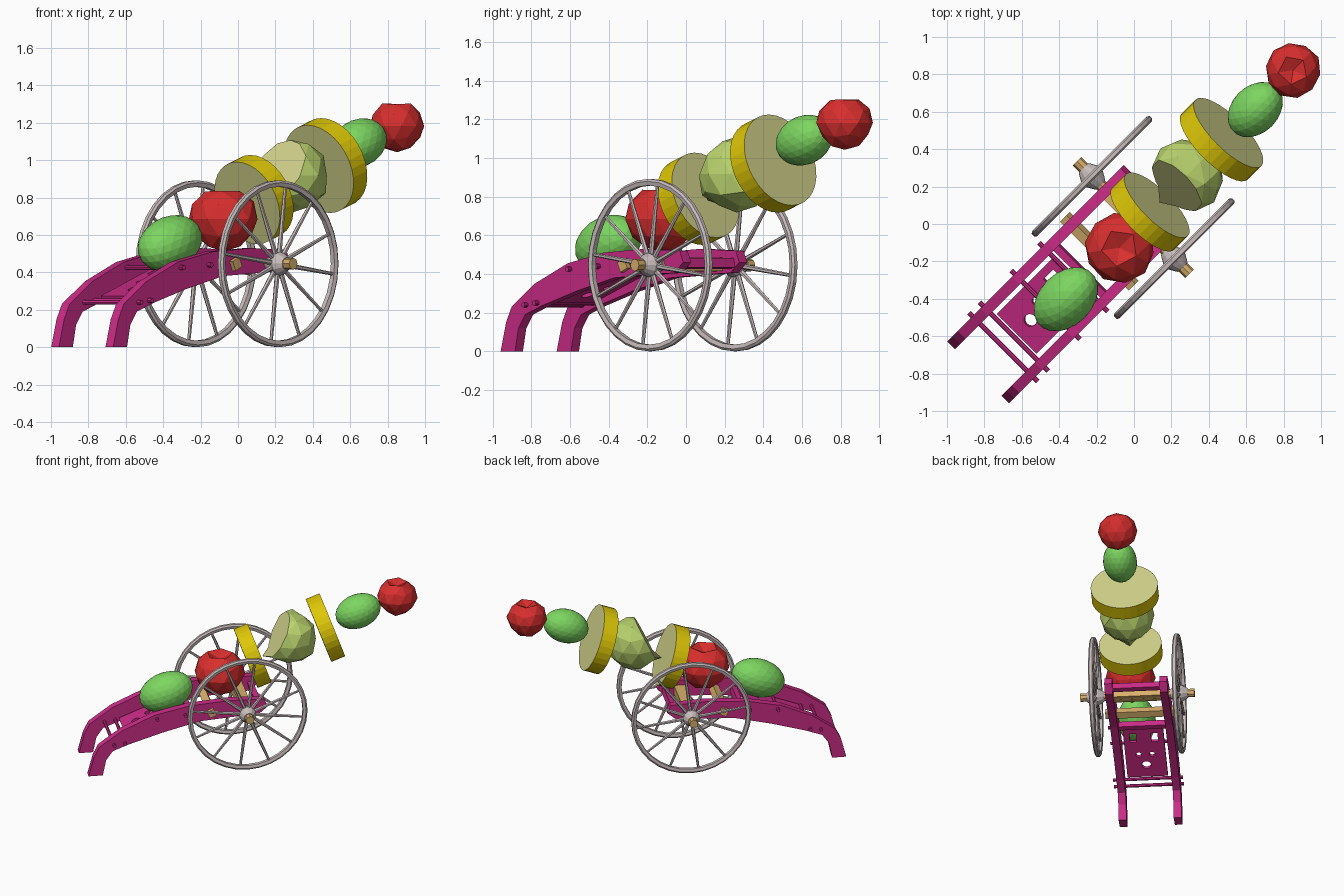
import bpy, bmesh, math, random
from math import cos, sin, pi, radians
from mathutils import Matrix, Vector

cube = bpy.data.objects.get("Cube")
if cube:
    bpy.data.objects.remove(cube, do_unlink=True)
random.seed(4)


def material(name, rgb):
    lin = [((c + 0.055) / 1.055) ** 2.4 if c > 0.04 else c / 12.92 for c in rgb] + [1]
    m = bpy.data.materials.new(name)
    m.use_nodes = True
    m.diffuse_color = lin
    m.node_tree.nodes["Principled BSDF"].inputs["Base Color"].default_value = lin
    return m


MAGENTA = material("magenta paint", (0.80, 0.17, 0.53))
RED = material("tomato red", (0.85, 0.18, 0.18))
GREEN = material("bright green", (0.49, 0.84, 0.38))
LIME = material("pale lime", (0.73, 0.83, 0.43))
FLESH = material("pale flesh", (0.83, 0.83, 0.55))
RIND = material("yellow rind", (0.87, 0.78, 0.03))
WOOD = material("tan wood", (0.85, 0.69, 0.42))
METAL = material("warm grey", (0.79, 0.74, 0.74))

# The cart is built along local x, then turned diagonally
TURN = Matrix.Rotation(radians(45), 4, 'Z')
CART = TURN @ Matrix.Translation((0, 0.028, 0))
AXLE_X, AXLE_Z, TRACK = 0.021, 0.446, 0.311


def finish(name, bm, mats, frame):
    bmesh.ops.recalc_face_normals(bm, faces=bm.faces)
    me = bpy.data.meshes.new(name)
    bm.to_mesh(me)
    bm.free()
    me.transform(frame)
    for m in mats:
        me.materials.append(m)
    ob = bpy.data.objects.new(name, me)
    bpy.context.collection.objects.link(ob)
    return ob


def add_box(bm, size, loc, pitch=0):
    mat = (Matrix.Translation(loc) @ Matrix.Rotation(-pitch, 4, 'Y')
           @ Matrix.Diagonal((*size, 1)))
    bmesh.ops.create_cube(bm, size=1, matrix=mat)


def add_rod(bm, a, b, r1, r2, sides):
    a, b = Vector(a), Vector(b)
    turn = (b - a).to_track_quat('Z', 'Y').to_matrix().to_4x4()
    bmesh.ops.create_cone(bm, cap_ends=True, segments=sides, radius1=r1, radius2=r2,
                          depth=(b - a).length, matrix=Matrix.Translation((a + b) / 2) @ turn)


def add_lathe(bm, profile, centre, sides, closed):
    # profile of (radius, offset) turned around the y axis
    rings = [[bm.verts.new((centre[0] + r * sin(2 * pi * i / sides), centre[1] + o,
                            centre[2] + r * cos(2 * pi * i / sides))) for i in range(sides)]
             for r, o in profile]
    pairs = list(zip(rings, rings[1:])) + ([(rings[-1], rings[0])] if closed else [])
    for p, q in pairs:
        for i in range(sides):
            j = (i + 1) % sides
            bm.faces.new((p[i], p[j], q[j], q[i]))
    if not closed:
        bm.faces.new(rings[0])
        bm.faces.new(rings[-1])


# Wheels: rim, tapered spokes and bulging hub
for side, label in ((1, "left"), (-1, "right")):
    c = Vector((AXLE_X, side * TRACK, AXLE_Z))
    bm = bmesh.new()
    R = AXLE_Z
    add_lathe(bm, [(R, -.01), (R, .01), (R - .012, .019), (R - .034, .014),
                   (R - .034, -.014), (R - .012, -.019)], c, 32, True)
    add_lathe(bm, [(.035, -.065), (.045, -.05), (.062, -.02), (.062, .02),
                   (.045, .05), (.035, .065)], c, 12, False)
    for k in range(12):
        a = 2 * pi * k / 12 + 0.13
        d = Vector((sin(a), 0, cos(a)))
        add_rod(bm, c + d * .04, c + d * (R - .025), .014, .009, 6)
    finish(label + "_wheel", bm, [METAL], CART)

# Axle beam with rounded ends
bm = bmesh.new()
add_box(bm, (.085, .36, .07), (AXLE_X, 0, AXLE_Z + .005))
add_rod(bm, (AXLE_X, -.425, AXLE_Z), (AXLE_X, .425, AXLE_Z), .032, .032, 8)
finish("axle", bm, [WOOD], CART)

# Rear wooden crossbar
bm = bmesh.new()
add_box(bm, (.055, .52, .055), (-.235, 0, .445), radians(25))
finish("wooden_crossbar", bm, [WOOD], CART)

# Curved side cheeks
outline = [(-1.15, 0), (-1.11, .15), (-1.07, .23), (-.9, .35), (-.66, .455), (-.4, .51),
           (-.1, .53), (.16, .52), (.185, .46), (.12, .405), (0, .40), (-.32, .38),
           (-.6, .31), (-.85, .235), (-.97, .19), (-1.02, .12), (-1.045, 0)]
for side, label in ((1, "left"), (-1, "right")):
    bm = bmesh.new()
    face = bm.faces.new([bm.verts.new((x, side * .176, z)) for x, z in outline])
    ext = bmesh.ops.extrude_face_region(bm, geom=[face])
    moved = [g for g in ext["geom"] if isinstance(g, bmesh.types.BMVert)]
    bmesh.ops.translate(bm, verts=moved, vec=(0, side * .058, 0))
    finish(label + "_cheek", bm, [MAGENTA], CART)

# Tie rods through the cheeks, and transoms between them
bm = bmesh.new()
for x, z in ((-.96, .24), (-.88, .25), (-.64, .425), (-.43, .44)):
    add_rod(bm, (x, -.26, z), (x, .26, z), .013, .013, 8)
finish("tie_rods", bm, [MAGENTA], CART)
bm = bmesh.new()
for x, z in ((-.38, .42), (.13, .455)):
    add_box(bm, (.04, .36, .05), (x, 0, z), radians(12))
finish("transoms", bm, [MAGENTA], CART)

# Sloping trail panel with cut-outs
pitch = radians(21)
bm = bmesh.new()
add_box(bm, (.46, .30, .025), (-.64, 0, .345), pitch)
panel = finish("trail_panel", bm, [MAGENTA], CART)
bm = bmesh.new()
tilt = Matrix.Translation((-.64, 0, .345)) @ Matrix.Rotation(-pitch, 4, 'Y')
for x, y, r in ((-.12, 0, .035), (-.02, .05, .022), (-.02, -.05, .022)):
    bmesh.ops.create_cone(bm, cap_ends=True, segments=12, radius1=r, radius2=r, depth=.2,
                          matrix=tilt @ Matrix.Translation((x, y, 0)))
for y in (-.08, .08):
    add_box(bm, (.08, .05, .2), tilt @ Vector((.14, y, 0)), pitch)
cutter = finish("panel_cutter", bm, [MAGENTA], CART)
cutter.hide_render = True
cutter.hide_viewport = True
cut = panel.modifiers.new("Cutouts", 'BOOLEAN')
cut.object = cutter
cut.operation = 'DIFFERENCE'
cut.solver = 'EXACT'


# Barrel pieces sit on a line raised twenty degrees
def barrel_frame(x, y, z):
    return TURN @ Matrix.Translation((x, y, z)) @ Matrix.Rotation(radians(-20), 4, 'Y')


# Green ovals
for label, pos, a, b in (("rear", (-.542, -.027, .556), .205, .142),
                         ("front", (.891, -.026, 1.092), .172, .126)):
    bm = bmesh.new()
    bmesh.ops.create_icosphere(bm, subdivisions=3, radius=1)
    finish(label + "_green_oval", bm, [GREEN],
           barrel_frame(*pos) @ Matrix.Diagonal((a, b, b, 1)))

# Faceted red fruits with a dimpled crown
for label, pos, r in (("rear", (-.144, -.035, .684), .188),
                      ("front", (1.183, -.02, 1.182), .149)):
    bm = bmesh.new()
    bmesh.ops.create_icosphere(bm, subdivisions=2, radius=1)
    for v in bm.verts:
        if v.co.z > .95:
            v.co.z = .62
        elif v.co.z < -.3:
            v.co.x *= .94
            v.co.y *= .94
        v.co *= random.uniform(.97, 1.03)
    finish(label + "_red_fruit", bm, [RED],
           TURN @ Matrix.Translation(pos) @ Matrix.Diagonal((r, r, r * .93, 1)))

# Round slices with yellow rind
for label, pos, r in (("rear", (.106, -.015, .789), .234), ("front", (.65, -.012, .971), .25)):
    bm = bmesh.new()
    add_rod(bm, (-.055, 0, 0), (.055, 0, 0), r, r, 32)
    bm.normal_update()
    for f in bm.faces:
        f.material_index = 1 if abs(f.normal.x) > .9 else 0
    finish(label + "_slice", bm, [RIND, FLESH], barrel_frame(*pos))

# Lime fruit, cut open on its rear side with a lower lip
bm = bmesh.new()
bmesh.ops.create_icosphere(bm, subdivisions=2, radius=.205)
for v in bm.verts:
    v.co *= random.uniform(.93, 1.03)
normal = Vector((-.9, 0, .44)).normalized()
bmesh.ops.bisect_plane(bm, geom=bm.verts[:] + bm.edges[:] + bm.faces[:],
                       plane_co=normal * .09, plane_no=normal, clear_outer=True)
rim = [e for e in bm.edges if e.is_boundary]
for f in bmesh.ops.holes_fill(bm, edges=rim, sides=0)["faces"]:
    f.material_index = 1
lip = min(bm.verts, key=lambda v: v.co.z + v.co.x)
lip.co += Vector((-.05, 0, -.02))
finish("cut_lime_fruit", bm, [LIME, FLESH], TURN @ Matrix.Translation((.385, -.016, .917)))
